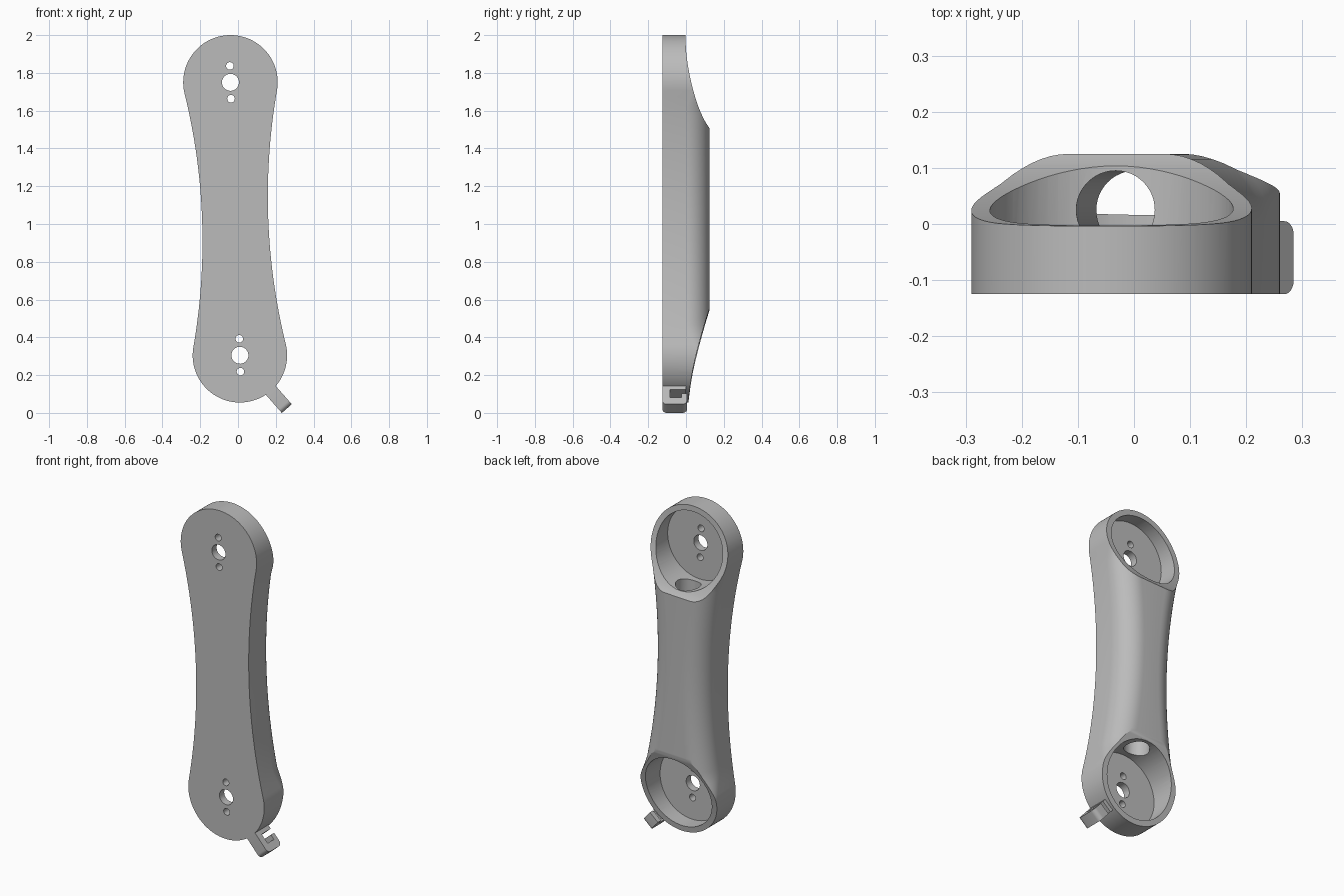
import bpy, bmesh, math
from mathutils import Matrix, Vector

if "Cube" in bpy.data.objects:
    bpy.data.objects.remove(bpy.data.objects["Cube"], do_unlink=True)

FRONT, BACK, FLOOR = -0.125, 0.125, -0.08
RADIUS, WAIST = 0.25, 0.175
low, high = Vector((0.01, 0, 0.305)), Vector((-0.04, 0, 1.75))
LENGTH = (high - low).length
HALF = LENGTH / 2
# Local frame: z runs from the lower disc centre to the upper one
place = Matrix.Translation(low) @ Vector((0, 0, 1)).rotation_difference(high - low).to_matrix().to_4x4()

grey = bpy.data.materials.new("light_grey")
grey.use_nodes = True
grey.diffuse_color = (0.5, 0.5, 0.5, 1)
grey.node_tree.nodes["Principled BSDF"].inputs["Base Color"].default_value = grey.diffuse_color


def make(name, bm, matrix):
    bmesh.ops.recalc_face_normals(bm, faces=bm.faces)
    mesh = bpy.data.meshes.new(name)
    bm.to_mesh(mesh)
    bm.free()
    mesh.transform(matrix)
    mesh.materials.append(grey)
    obj = bpy.data.objects.new(name, mesh)
    bpy.context.collection.objects.link(obj)
    return obj


def activate(obj):
    bpy.ops.object.select_all(action='DESELECT')
    obj.select_set(True)
    bpy.context.view_layer.objects.active = obj


def cut(obj, cutter):
    cutter.hide_render = True
    mod = obj.modifiers.new("cut", 'BOOLEAN')
    mod.operation, mod.solver, mod.object = 'DIFFERENCE', 'EXACT', cutter
    activate(obj)
    bpy.ops.object.modifier_apply(modifier=mod.name)
    bpy.data.objects.remove(cutter, do_unlink=True)


def cylinder(radius, start, end, sides=48):
    start, end = Vector(start), Vector(end)
    axis = end - start
    turn = Vector((0, 0, 1)).rotation_difference(axis).to_matrix().to_4x4()
    bm = bmesh.new()
    bmesh.ops.create_cone(bm, cap_ends=True, segments=sides, radius1=radius, radius2=radius,
                          depth=axis.length, matrix=Matrix.Translation((start + end) / 2) @ turn)
    return make("cutter", bm, place)


def prism(name, points, half_width, matrix):
    """Extrude a (y, z) profile across x."""
    bm = bmesh.new()
    face = bm.faces.new([bm.verts.new((-half_width, y, z)) for y, z in points])
    side = bmesh.ops.extrude_face_region(bm, geom=[face])["geom"]
    bmesh.ops.translate(bm, vec=(2 * half_width, 0, 0),
                        verts=[v for v in side if isinstance(v, bmesh.types.BMVert)])
    return make(name, bm, matrix)


# Waist arc tangent to both end discs
ARC = (HALF ** 2 + WAIST ** 2 - RADIUS ** 2) / (2 * (RADIUS - WAIST))
tangent = HALF * ARC / (ARC + RADIUS)
swing = math.acos((HALF - tangent) / -RADIUS)


def section(d, w):
    """Cross-section with a flat front and a rounded back, d from the middle."""
    fade = min(max((abs(d) - 0.58) / (HALF - 0.58), 0), 1)
    r = min(BACK - 0.06 * fade, 0.8 * w)
    half = [(w, FRONT)]
    for i in range(13):
        a = math.pi / 2 * i / 12
        half.append((w - r + r * math.cos(a), BACK - r + r * math.sin(a)))
    return half + [(-x, y) for x, y in reversed(half)]


# Arm body lofted along its axis
stations = []
for i in range(41):
    d = tangent * (2 * i / 40 - 1)
    stations.append((d, WAIST + ARC - math.sqrt(ARC ** 2 - d ** 2)))
for i in range(1, 33):
    a = swing * (1 - i / 32) + 0.01
    d, w = HALF + RADIUS * math.cos(a), RADIUS * math.sin(a)
    stations.append((d, w))
    stations.insert(0, (-d, w))
bm = bmesh.new()
rings = [[bm.verts.new((x, y, d + HALF)) for x, y in section(d, w)] for d, w in stations]
for a, b in zip(rings, rings[1:]):
    for j in range(len(a)):
        k = (j + 1) % len(a)
        bm.faces.new((a[j], a[k], b[k], b[j]))
bm.faces.new(rings[0])
bm.faces.new(rings[-1])
bmesh.ops.dissolve_limit(bm, angle_limit=0.0005, verts=bm.verts, edges=bm.edges)
body = make("arm_body", bm, place)


def smooth_path(points, steps=8):
    """Catmull-Rom curve through the points."""
    p = [Vector(q) for q in [points[0]] + points + [points[-1]]]
    out = []
    for a, b, c, e in zip(p, p[1:], p[2:], p[3:]):
        for i in range(steps):
            t = i / steps
            out.append(0.5 * (2 * b + (c - a) * t + (2 * a - 5 * b + 4 * c - e) * t * t
                              + (3 * b - a - 3 * c + e) * t ** 3))
    return [tuple(v) for v in out] + [points[-1]]


# Scooped ends
upper = [(0.14, 1.18), (0.1, 1.235), (0.06, 1.325), (0.026, 1.445), (0.003, 1.58), (-0.005, 1.72)]
lower = [(0.14, 0.29), (0.1, 0.165), (0.055, 0.0), (0.028, -0.13), (0.01, -0.27)]
for path in (upper, lower):
    corner = (0.3, path[-1][1]), (0.3, path[0][1])
    cut(body, prism("cutter", smooth_path(path) + list(corner), 0.4, Matrix(place)))

# Round pockets with shaft and screw holes
for z in (0, LENGTH):
    cut(body, cylinder(0.217, (0, FLOOR, z), (0, 0.3, z), 64))
    for offset, radius in ((0, 0.045), (0.087, 0.02), (-0.087, 0.02)):
        cut(body, cylinder(radius, (0, -0.2, z + offset), (0, 0, z + offset), 32))

# Cable channel joining the pockets
cut(body, cylinder(0.07, (0, 0.025, 0.12), (0, 0.025, LENGTH - 0.12)))

# Hooked cable clip, radial from the lower disc
out = Vector((0.66, 0, -0.75)).normalized()
across = Vector((0, 1, 0)).cross(out)
frame = Matrix.Translation(low) @ Matrix((across, (0, 1, 0), out)).transposed().to_4x4()
TIP, BEND = 0.376, 0.025
hook = [(0.0, 0.235), (0.0, 0.272), (-0.085, 0.272), (-0.085, 0.33), (-0.025, 0.33),
        (-0.025, 0.3), (0.005, 0.3)]
for cy, start in ((0.005 - BEND, 0), (FRONT + BEND, 90)):
    for i in range(7):
        a = math.radians(start + 15 * i)
        hook.append((cy + BEND * math.cos(a), TIP - BEND + BEND * math.sin(a)))
hook.append((FRONT, 0.235))
clip = prism("cable_clip", hook, 0.035, frame)

for obj in (body, clip):
    activate(obj)
    bpy.ops.object.shade_smooth_by_angle(angle=math.radians(25))
